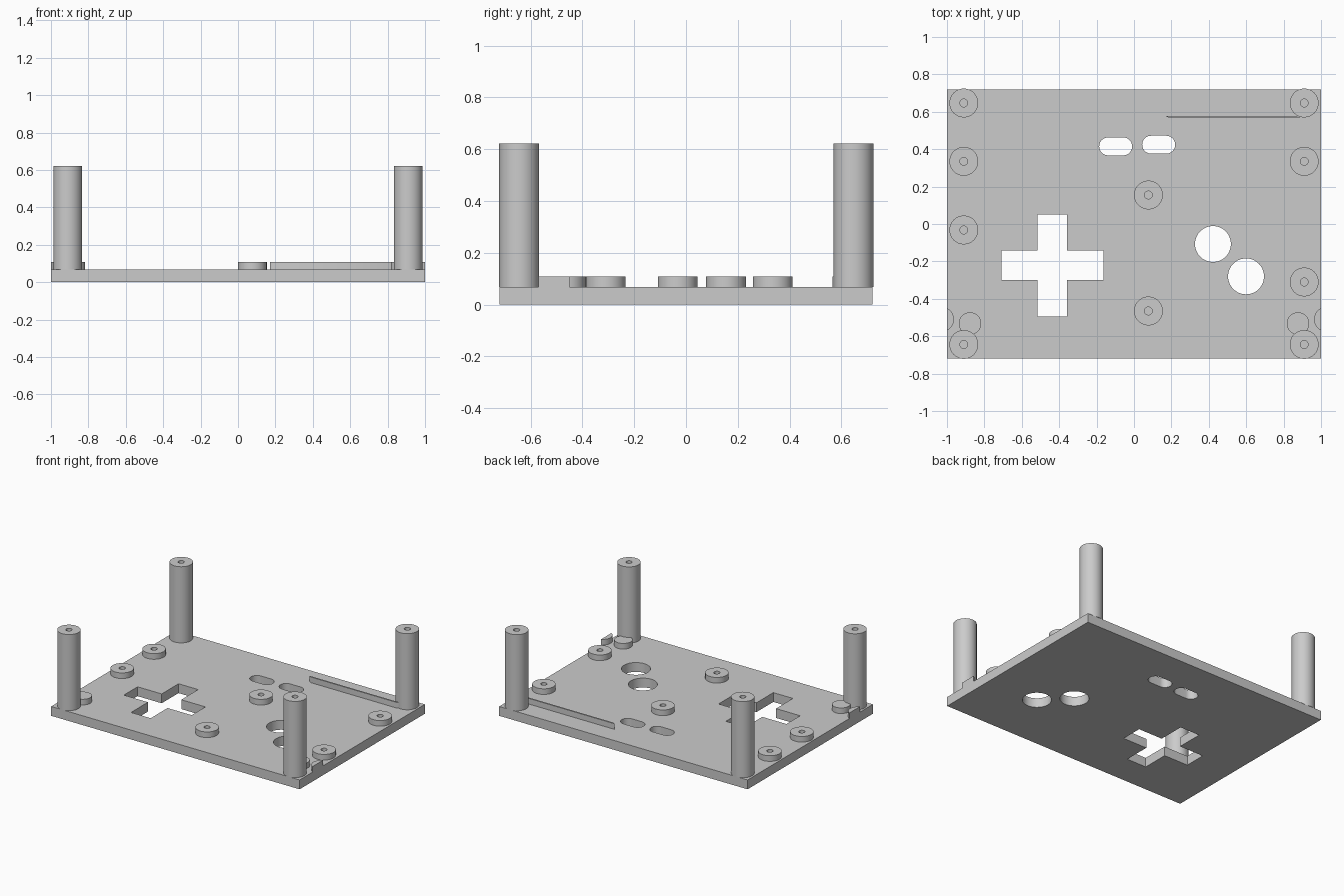
import bpy, bmesh
from math import cos, sin, pi, radians

cube = bpy.data.objects.get("Cube")
if cube:
    bpy.data.objects.remove(cube, do_unlink=True)

grey = bpy.data.materials.new("plain grey")
grey.use_nodes = True
grey.diffuse_color = (0.6, 0.6, 0.6, 1)
grey.node_tree.nodes["Principled BSDF"].inputs["Base Color"].default_value = (0.6, 0.6, 0.6, 1)

PLATE_TOP, LOW_TOP, POST_TOP = 0.068, 0.109, 0.622


def arc(x, y, r, start=0, end=2 * pi, n=48):
    return [(x + r * cos(start + (end - start) * i / n),
             y + r * sin(start + (end - start) * i / n)) for i in range(n + 1)]


def circle(x, y, r, n=48):
    return arc(x, y, r, n=n)[:-1]


def slot(x, y, half, r):
    d = half - r
    return arc(x + d, y, r, -pi / 2, pi / 2, 20) + arc(x - d, y, r, pi / 2, 3 * pi / 2, 20)


def cross(x, y, a, w):
    corner = [(a, -w), (a, w), (w, w)]
    pts = []
    for k in range(4):
        c, s = round(cos(k * pi / 2)), round(sin(k * pi / 2))
        pts += [(x + px * c - py * s, y + px * s + py * c) for px, py in corner]
    return pts


def extrude(name, loops, z0, z1):
    """Extrude an outline (first loop) with holes (other loops) from z0 to z1."""
    curve = bpy.data.curves.new(name, "CURVE")
    curve.dimensions = "2D"
    curve.fill_mode = "BOTH"
    curve.extrude = (z1 - z0) / 2
    for pts in loops:
        spline = curve.splines.new("POLY")
        spline.points.add(len(pts) - 1)
        for p, (x, y) in zip(spline.points, pts):
            p.co = (x, y, 0, 1)
        spline.use_cyclic_u = True
    source = bpy.data.objects.new(name + " outline", curve)
    bpy.context.collection.objects.link(source)
    bpy.context.view_layer.update()
    graph = bpy.context.evaluated_depsgraph_get()
    mesh = bpy.data.meshes.new_from_object(source.evaluated_get(graph))
    bpy.data.objects.remove(source, do_unlink=True)

    bm = bmesh.new()
    bm.from_mesh(mesh)
    bmesh.ops.remove_doubles(bm, verts=bm.verts, dist=1e-5)
    bmesh.ops.translate(bm, verts=bm.verts, vec=(0, 0, (z0 + z1) / 2))
    bmesh.ops.recalc_face_normals(bm, faces=bm.faces)
    bm.to_mesh(mesh)
    bm.free()
    mesh.materials.clear()
    mesh.materials.append(grey)
    obj = bpy.data.objects.new(name, mesh)
    bpy.context.collection.objects.link(obj)
    bpy.ops.object.select_all(action="DESELECT")
    obj.select_set(True)
    bpy.context.view_layer.objects.active = obj
    bpy.ops.object.shade_smooth_by_angle(angle=radians(30))
    return obj


def tube(name, x, y, top):
    extrude(name, [circle(x, y, 0.077), circle(x, y, 0.021, 24)], PLATE_TOP, top)


# Face plate with its button openings
extrude("face_plate", [
    [(-1, -0.72), (1, -0.72), (1, 0.72), (-1, 0.72)],
    cross(-0.436, -0.221, 0.273, 0.079),
    circle(0.422, -0.107, 0.096),
    circle(0.599, -0.28, 0.096),
    slot(-0.098, 0.415, 0.088, 0.048),
    slot(0.132, 0.424, 0.088, 0.048),
], 0, PLATE_TOP)

# Tall corner posts, locating pegs and clipped edge pegs, on both sides
for side, sx in (("left", 1), ("right", -1)):
    tube("front_post_" + side, sx * 0.91, -0.644, POST_TOP)
    tube("back_post_" + side, sx * 0.91, 0.647, POST_TOP)
    extrude("peg_" + side, [circle(sx * 0.877, -0.532, 0.06)], PLATE_TOP, LOW_TOP)
    bulge = arc(1.03, -0.51, 0.067, radians(116.6), radians(243.4), 20)
    extrude("edge_peg_" + side, [[(sx * x, y) for x, y in bulge]], PLATE_TOP, LOW_TOP)

# Low screw standoffs
standoffs = [(-0.91, 0.335), (0.91, 0.335), (-0.91, -0.032),
             (0.91, -0.31), (0.077, 0.155), (0.077, -0.465)]
for i, (x, y) in enumerate(standoffs):
    tube(f"standoff_{i + 1}", x, y, LOW_TOP)

# Thin rail near the back edge
extrude("rail", [[(0.19, 0.566), (0.88, 0.566), (0.9, 0.577), (0.17, 0.577)]],
        PLATE_TOP, LOW_TOP)
